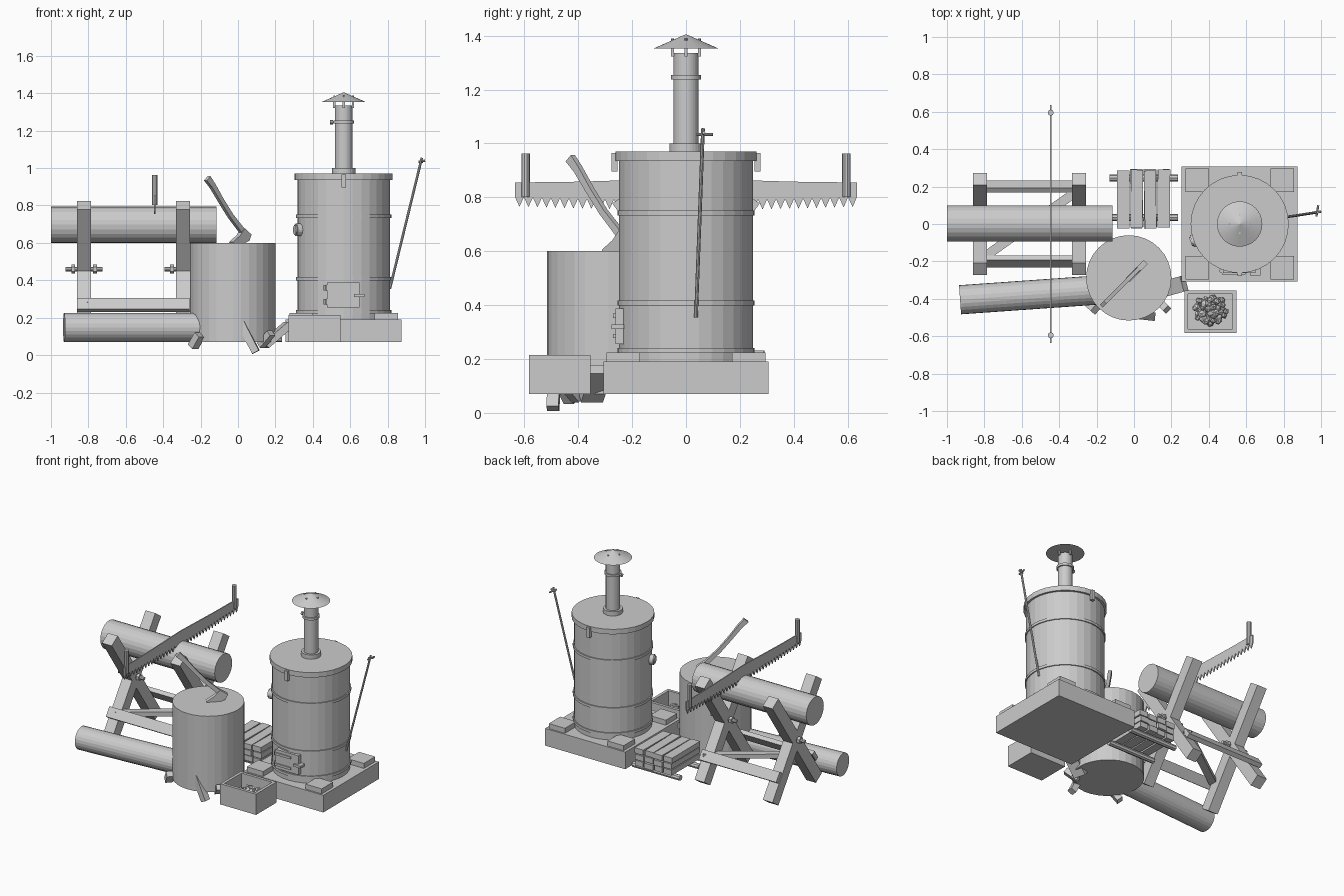
import bpy, bmesh, math, random
from mathutils import Vector, Matrix

if "Cube" in bpy.data.objects:
    bpy.data.objects.remove(bpy.data.objects["Cube"])

random.seed(4)
grey = bpy.data.materials.new("plain_grey")
grey.diffuse_color = (0.6, 0.6, 0.6, 1)
grey.use_nodes = True
grey.node_tree.nodes["Principled BSDF"].inputs["Base Color"].default_value = grey.diffuse_color


def finish(name, bm):
    bmesh.ops.recalc_face_normals(bm, faces=bm.faces)
    me = bpy.data.meshes.new(name)
    bm.to_mesh(me)
    bm.free()
    me.materials.append(grey)
    ob = bpy.data.objects.new(name, me)
    bpy.context.scene.collection.objects.link(ob)
    return ob


def frame(axis, up=(0, 0, 1)):
    """Rotation whose local z follows axis and local x stays square to up."""
    z = Vector(axis).normalized()
    x = Vector(up).cross(z)
    if x.length < 1e-4:
        x = Vector((1, 0, 0))
    x.normalize()
    return Matrix((x, z.cross(x), z)).transposed().to_4x4()


def box(name, c, size, rot=Matrix()):
    bm = bmesh.new()
    m = Matrix.Translation(c) @ rot @ Matrix.Diagonal((*size, 1))
    bmesh.ops.create_cube(bm, size=1, matrix=m)
    return finish(name, bm)


def span(name, lo, hi):
    lo, hi = Vector(lo), Vector(hi)
    return box(name, (lo + hi) / 2, hi - lo)


def rod(name, a, b, r, r2=None, n=24):
    a, b = Vector(a), Vector(b)
    bm = bmesh.new()
    m = Matrix.Translation((a + b) / 2) @ frame(b - a)
    bmesh.ops.create_cone(bm, cap_ends=True, segments=n, radius1=r,
                          radius2=r if r2 is None else r2,
                          depth=(b - a).length, matrix=m)
    return finish(name, bm)


def plate(name, pts, origin, u, thick):
    """Extrude a (u, z) outline sideways into a plate of given thickness."""
    u, origin = Vector(u).normalized(), Vector(origin)
    side = u.cross(Vector((0, 0, 1)))
    bm = bmesh.new()
    f = bm.faces.new([bm.verts.new(origin + u * s + Vector((0, 0, z)) - side * thick / 2)
                      for s, z in pts])
    ext = bmesh.ops.extrude_face_region(bm, geom=[f])["geom"]
    bmesh.ops.translate(bm, vec=side * thick,
                        verts=[v for v in ext if isinstance(v, bmesh.types.BMVert)])
    return finish(name, bm)


# stove plinth and corner blocks
X = 0.565
span("plinth", (X - .31, -.307, .07), (X + .31, .307, .19))
for sx in (-1, 1):
    for sy in (-1, 1):
        box("corner_block", (X + sx * .227, sy * .233, .207), (.125, .125, .036))


# barrel, its hoops, lid and chimney, all on one axis
def disc(name, z0, z1, r, r2=None):
    rod(name, (X, 0, z0), (X, 0, z1), r, r2, 32)


disc("barrel", .19, .95, .248)
for z in (.232, .408, .742):
    disc("barrel_hoop", z - .009, z + .009, .255)
disc("lid", .935, .97, .262)
disc("chimney_collar", .97, 1.0, .062)
disc("chimney", .97, 1.335, .046)
disc("chimney_ring", 1.238, 1.254, .055)
disc("chimney_cap", 1.352, 1.404, .121, .003)
for i in range(4):
    a = i * math.pi / 2
    c, s = math.cos(a), math.sin(a)
    box("cap_strut", (X + c * .05, s * .05, 1.345), (.012, .012, .045))
    rod("cap_bolt", (X + c * .05, s * .05, 1.375), (X + c * .05, s * .05, 1.389), .005, n=6)
rod("damper_pin", (X - .07, 0, 1.246), (X, 0, 1.246), .007, n=8)
rod("damper_knob", (X - .072, 0, 1.246), (X - .058, 0, 1.246), .012, n=8)
for sy in (-1, 1):
    box("lid_latch", (X, sy * .266, .93), (.024, .022, .07))

# stove door with hinges, bars and handle
span("door", (X - .09, -.262, .255), (X + .085, -.2, .388))
for z in (.285, .36):
    rod("door_hinge", (X - .097, -.25, z - .015), (X - .097, -.25, z + .015), .012, n=8)
    span("hinge_strap", (X - .095, -.27, z - .008), (X + .03, -.255, z + .008))
span("door_handle", (X + .055, -.276, .312), (X + .112, -.23, .328))

# round gauge on the barrel side
d = Vector((-.94, -.34, 0))
p = Vector((X, 0, .67))
rod("gauge", p + d * .235, p + d * .272, .034, n=16)
rod("gauge_face", p + d * .272, p + d * .279, .026, n=16)

# poker leaning by the barrel
rod("poker", (.812, .037, .355), (.983, .063, 1.055), .007, n=8)
rod("poker_grip", (.975, .04, 1.033), (.985, .1, 1.033), .006, n=8)
rod("poker_hook", (.965, .062, 1.033), (1.0, .066, 1.04), .006, n=8)

# chopping block and logs
rod("chopping_block", (-.028, -.288, .07), (-.028, -.288, .6), .228, n=32)
rod("upper_log", (-1, .003, .697), (-.115, .003, .697), .097)
rod("lower_log", (-.93, -.405, .148), (-.12, -.348, .148), .078)

# sawhorse: crossed legs, pins, rails and a flat brace
leg = Vector((0, .48, .70)).normalized()
for x in (-.823, -.295):
    for s in (-1, 1):
        axis = Vector((0, s * leg.y, leg.z))
        box("sawhorse_leg", (x, 0, .45), (.075, .08, .85), frame(axis))
    rod("cross_pin", (x - .098, 0, .46), (x + .098, 0, .46), .012, n=8)
    for s in (-1, 1):
        rod("pin_nut", (x + s * .048, 0, .46), (x + s * .068, 0, .46), .024, n=6)
for s in (-1, 1):
    axis = Vector((0, -s * leg.y, leg.z))
    box("sawhorse_rail", (-.56, s * .2, .268), (.60, .03, .07), frame(axis))
a, b = Vector((-.82, -.19, .27)), Vector((-.27, .2, .27))
box("sawhorse_brace", (a + b) / 2, (.05, .03, (b - a).length), frame(b - a))

# two-handed saw with a toothed lower edge
N, L = 38, .635
outline = [(L, .855), (.4, .858), (0, .87), (-.4, .858), (-L, .855)]
for i in range(N):
    y = -L + 2 * L * i / N
    dip = -.012 * (1 - (y / L) ** 2)
    outline += [(y, .802 + dip), (y + L / N, .765 + dip)]
outline.append((L, .802))
plate("saw_blade", outline, (-.445, 0, 0), (0, 1, 0), .007)
for s in (-1, 1):
    rod("saw_handle", (-.445, s * .595, .802), (-.445, s * .595, .962), .016, n=10)

# axe stuck in the block: bent haft and wedge head
origin, u = (.03, -.235, 0), (1, 1, 0)
mid = [(-.275, .945), (-.235, .905), (-.17, .825), (-.10, .745), (-.04, .69), (.03, .625)]
half = [.018, .015, .013, .013, .014, .016]
n = Vector((.76, .65))
haft = [(s + n.x * h, z + n.y * h) for (s, z), h in zip(mid, half)]
haft += [(s - n.x * h, z - n.y * h) for (s, z), h in zip(mid[::-1], half[::-1])]
plate("axe_haft", haft, origin, u, .022)
head = [(-.095, .605), (-.04, .64), (-.005, .678), (.045, .645), (.03, .612),
        (0, .6), (-.02, .56), (-.07, .565)]
plate("axe_head", head, origin, u, .03)

# split wood chips around the block
for c, axis, size in (
        ((.056, -.49, .094), (.45, -.05, -.89), (.045, .04, .175)),
        ((.205, -.335, .108), (.72, .2, .62), (.085, .04, .17)),
        ((-.222, -.44, .077), (.45, -.4, .8), (.05, .04, .08)),
        ((.15, -.43, .085), (.5, -.5, .6), (.04, .035, .1))):
    box("wood_chip", c, size, frame(axis))

# plank stack on two bearers
for y in (.035, .245):
    rod("stack_bearer", (-.13, y, .088), (.236, y, .088), .019, n=8)
for k in range(3):
    for i in range(4):
        w = random.uniform(.058, .068)
        box("stacked_plank", (-.058 + i * .0725, .135 + random.uniform(-.006, .006), .127 + k * .043),
            (w, .31, .037), Matrix.Rotation(random.uniform(-.02, .02), 4, 'Z'))

# crate with lumps of coal
x0, x1, y0, y1, t = .27, .547, -.582, -.355, .02
span("crate_floor", (x0, y0, .07), (x1, y1, .095))
for lo, hi in (((x0, y0), (x1, y0 + t)), ((x0, y1 - t), (x1, y1)),
               ((x0, y0 + t), (x0 + t, y1 - t)), ((x1 - t, y0 + t), (x1, y1 - t))):
    span("crate_wall", (*lo, .07), (*hi, .215))
bm = bmesh.new()
for i in range(38):
    a, r = i * 2.4, .088 * math.sqrt(i / 38)
    m = (Matrix.Translation((.408 + r * math.cos(a), -.462 + .8 * r * math.sin(a),
                             .185 - .5 * r - .03 * random.random()))
         @ Matrix.Rotation(random.uniform(0, 6), 4, Vector((random.random(), 1, random.random())))
         @ Matrix.Diagonal((1, random.uniform(.7, 1.1), random.uniform(.7, 1), 1)))
    bmesh.ops.create_icosphere(bm, subdivisions=1, radius=random.uniform(.017, .026), matrix=m)
finish("coal_lumps", bm)
